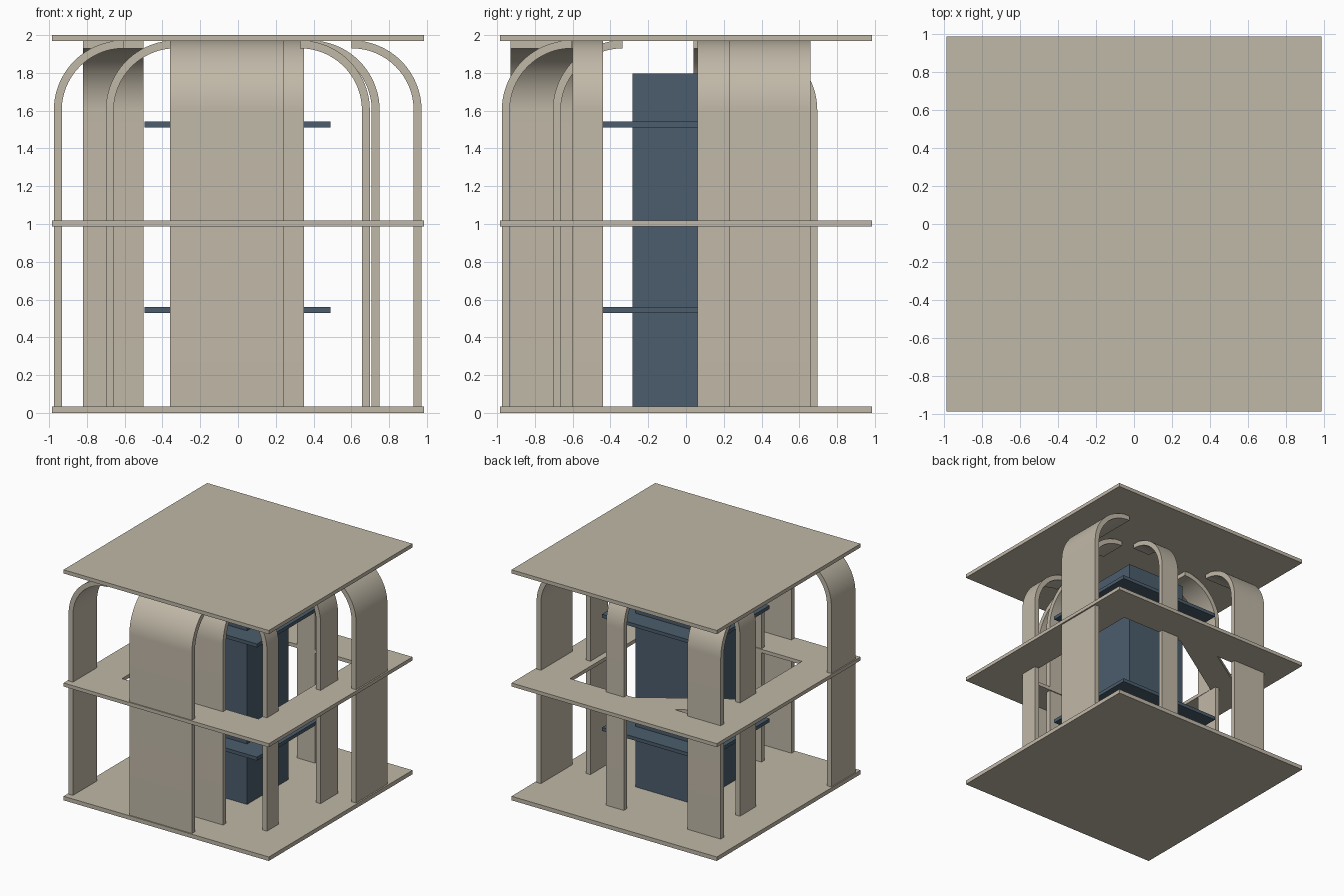
import bpy, bmesh, math
from mathutils import Vector

if "Cube" in bpy.data.objects:
    bpy.data.objects.remove(bpy.data.objects["Cube"])


def material(name, color):
    m = bpy.data.materials.new(name)
    m.use_nodes = True
    m.diffuse_color = color
    m.node_tree.nodes["Principled BSDF"].inputs["Base Color"].default_value = color
    return m


STONE = material("warm stone", (0.53, 0.48, 0.39, 1))
SLATE = material("slate blue", (0.07, 0.11, 0.15, 1))


def prism(name, outline, offset, mat):
    """Extrude a closed outline of 3D points along offset."""
    bm = bmesh.new()
    face = bm.faces.new([bm.verts.new(p) for p in outline])
    new = bmesh.ops.extrude_face_region(bm, geom=[face])["geom"]
    bmesh.ops.translate(bm, vec=offset, verts=[v for v in new if isinstance(v, bmesh.types.BMVert)])
    bmesh.ops.recalc_face_normals(bm, faces=bm.faces)
    mesh = bpy.data.meshes.new(name)
    bm.to_mesh(mesh)
    bm.free()
    mesh.materials.append(mat)
    obj = bpy.data.objects.new(name, mesh)
    bpy.context.collection.objects.link(obj)
    return obj


def box(name, x0, x1, y0, y1, z0, z1, mat=STONE):
    base = [(x0, y0, z0), (x1, y0, z0), (x1, y1, z0), (x0, y1, z0)]
    return prism(name, base, (0, 0, z1 - z0), mat)


# Floor and roof plates
EDGE, HOLE = 0.985, 0.655
box("ground_plate", -EDGE, EDGE, -EDGE, EDGE, 0, 0.035)
box("roof_plate", -EDGE, EDGE, -EDGE, EDGE, 1.968, 2)

# Middle floor with a square opening
Z0, Z1 = 0.987, 1.018
middle = box("middle_floor", -EDGE, EDGE, -EDGE, EDGE, Z0, Z1)
cutter = box("opening_cutter", -HOLE, HOLE, -HOLE, HOLE, Z0 - 0.1, Z1 + 0.1)
mod = middle.modifiers.new("opening", "BOOLEAN")
mod.object = cutter
mod.solver = "EXACT"
bpy.context.view_layer.objects.active = middle
bpy.ops.object.modifier_apply(modifier=mod.name)
bpy.data.objects.remove(cutter)

# Diagonal walkway across the back corner of the opening
walk = [(0.05, HOLE), (-0.35, HOLE), (-HOLE, 0.46), (-HOLE, 0.2)]
prism("diagonal_walkway", [(x, y, Z0) for x, y in walk], (0, 0, Z1 - Z0), STONE)

# Central core with two landings
box("core_tower", -0.285, 0.285, -0.283, 0.283, 0.03, 1.797, SLATE)
for name, z in (("lower_landing", 0.53), ("upper_landing", 1.512)):
    box(name, -0.495, 0.49, -0.44, 0.45, z, z + 0.03, SLATE)


# Ribbon columns: upright strips that bend inward to meet the roof
def ribbon(name, outward, distance, start, end):
    thick, radius, top, steps = 0.042, 0.37, 1.972, 24
    out = Vector(outward)
    side = Vector((abs(out.y), abs(out.x), 0))
    spring = top - radius

    def arc(r):
        angles = [math.pi / 2 * i / steps for i in range(steps + 1)]
        return [(distance - radius + r * math.cos(a), spring + r * math.sin(a)) for a in angles]

    profile = [(distance, 0.03)] + arc(radius)
    profile += arc(radius - thick)[::-1] + [(distance - thick, 0.03)]
    points = [out * d + side * start + Vector((0, 0, z)) for d, z in profile]
    obj = prism(name, points, side * (end - start), STONE)
    bpy.ops.object.select_all(action="DESELECT")
    obj.select_set(True)
    bpy.context.view_layer.objects.active = obj
    bpy.ops.object.shade_smooth_by_angle(angle=math.radians(30))


FRONT, BACK, LEFT, RIGHT = (0, -1, 0), (0, 1, 0), (1, 0, 0), (-1, 0, 0)
ribbon("front_outer_column", FRONT, 0.975, -0.36, 0.24)
ribbon("front_inner_column", FRONT, 0.705, -0.26, 0.35)
ribbon("left_outer_column", LEFT, 0.972, 0.23, 0.66)
ribbon("left_middle_column", LEFT, 0.75, 0.06, 0.30)
ribbon("left_inner_column", LEFT, 0.698, -0.60, -0.44)
ribbon("right_outer_column", RIGHT, 0.975, -0.93, -0.60)
ribbon("right_inner_column", RIGHT, 0.70, 0.04, 0.26)
ribbon("back_wide_column", BACK, 0.695, -0.82, -0.50)
ribbon("back_narrow_column", BACK, 0.695, 0.11, 0.28)
